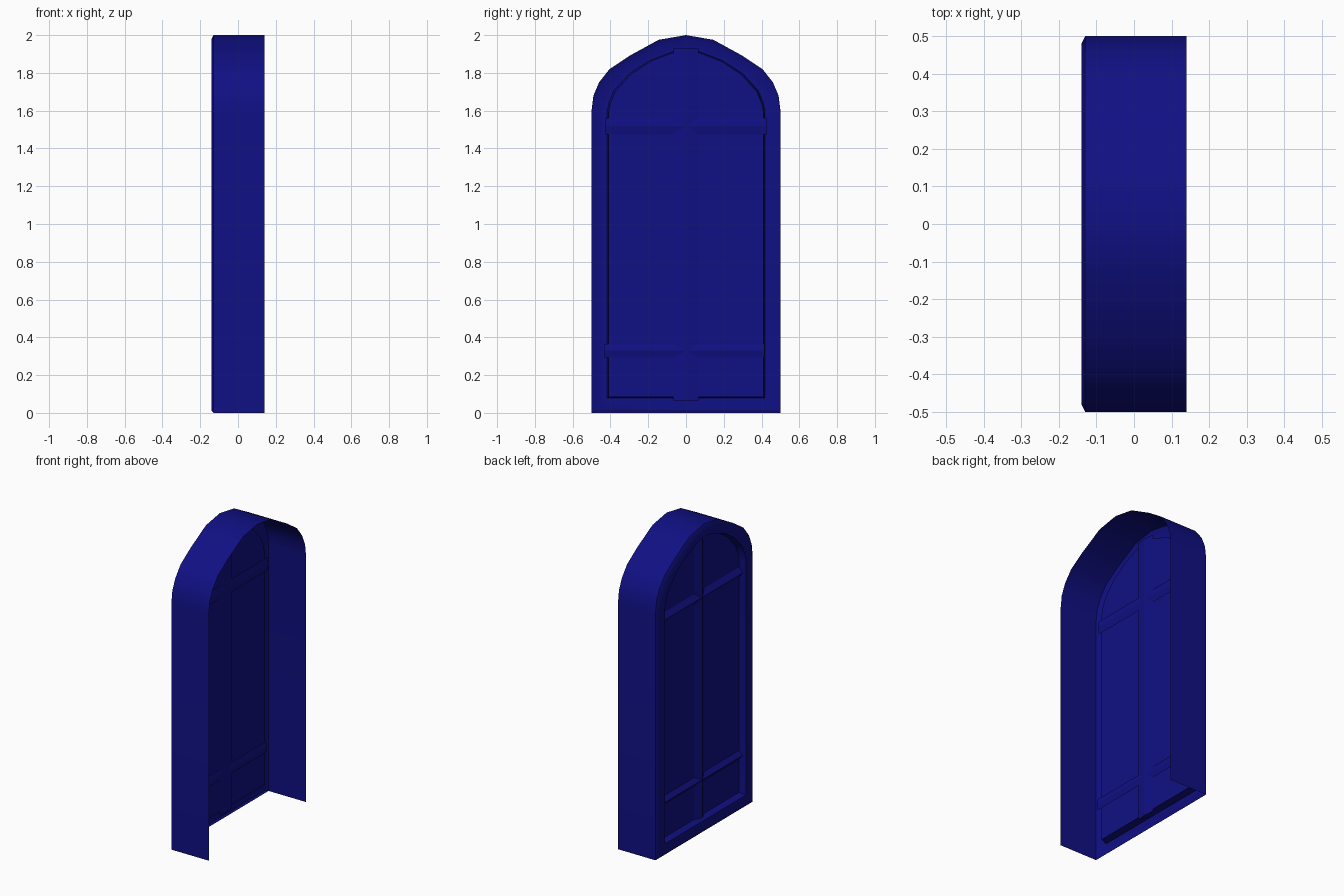
import bpy, bmesh, math

if "Cube" in bpy.data.objects:
    bpy.data.objects.remove(bpy.data.objects["Cube"], do_unlink=True)

# One navy colour throughout
navy = bpy.data.materials.new("navy_blue")
navy.use_nodes = True
color = (0.005, 0.005, 0.23, 1)
navy.diffuse_color = color
navy.node_tree.nodes["Principled BSDF"].inputs["Base Color"].default_value = color


def finish(name, bm, smooth=True):
    mesh = bpy.data.meshes.new(name)
    bm.to_mesh(mesh)
    bm.free()
    obj = bpy.data.objects.new(name, mesh)
    bpy.context.collection.objects.link(obj)
    mesh.materials.append(navy)
    if smooth:
        bpy.ops.object.select_all(action="DESELECT")
        obj.select_set(True)
        bpy.context.view_layer.objects.active = obj
        bpy.ops.object.shade_smooth_by_angle(angle=math.radians(30))
    return obj


def arch(half, bottom):
    """Mirror one side of the arch into a full outline, from foot to foot."""
    side = [(half[0][0], bottom)] + half
    left = [(-y, z) for y, z in side]
    return left + side[-2::-1]


OUTER = [(0.5, 1.6), (0.49, 1.68), (0.46, 1.75), (0.405, 1.82),
         (0.3, 1.89), (0.145, 1.975), (0, 2.0)]
HOLE = [(0.41, 1.59), (0.4, 1.64), (0.375, 1.70), (0.295, 1.79),
        (0.19, 1.86), (0.075, 1.905), (0, 1.918)]
INSET = [(y * 0.96, 1.6 + (z - 1.6) * 0.95) for y, z in OUTER]
LIP = [(y * 1.02, z + 0.006) for y, z in HOLE]

FACE_X, PANE_X = -0.14, -0.095
wall, face, lip, hole = arch(OUTER, 0), arch(INSET, 0.01), arch(LIP, 0.078), arch(HOLE, 0.085)

# Arched casing: open-backed shell, chamfered face and recessed reveal
bm = bmesh.new()
sections = [(0.14, wall), (-0.13, wall), (FACE_X, face), (FACE_X, lip), (PANE_X, hole)]
rings = [[bm.verts.new((x, y, z)) for y, z in outline] for x, outline in sections]
count = len(wall)
for k, (a, b) in enumerate(zip(rings, rings[1:])):
    for i in range(count):
        if k == 0 and i == count - 1:
            continue  # the casing has no floor
        j = (i + 1) % count
        bm.faces.new((a[i], a[j], b[j], b[i]))
finish("arched_casing", bm)

# Window pane closing the recess
bm = bmesh.new()
bm.faces.new([bm.verts.new((PANE_X, y, z)) for y, z in hole])
finish("window_pane", bm, smooth=False)


# Glazing bars: ridged prisms passing through the pane
def bar(name, center, half_width, start, end, vertical):
    bm = bmesh.new()
    section = [(-0.118, 0), (-0.089, half_width), (-0.081, 0), (-0.089, -half_width)]
    ends = []
    for t in (start, end):
        ends.append([bm.verts.new((x, center + w, t) if vertical else (x, t, center + w))
                     for x, w in section])
    a, b = ends
    for i in range(4):
        j = (i + 1) % 4
        bm.faces.new((a[i], a[j], b[j], b[i]))
    bm.faces.new(a)
    bm.faces.new(b)
    bmesh.ops.recalc_face_normals(bm, faces=bm.faces)
    finish(name, bm, smooth=False)


bar("vertical_bar", 0, 0.065, 0.065, 1.93, True)
bar("upper_crossbar", 1.518, 0.043, -0.425, 0.43, False)
bar("lower_crossbar", 0.33, 0.036, -0.435, 0.415, False)
